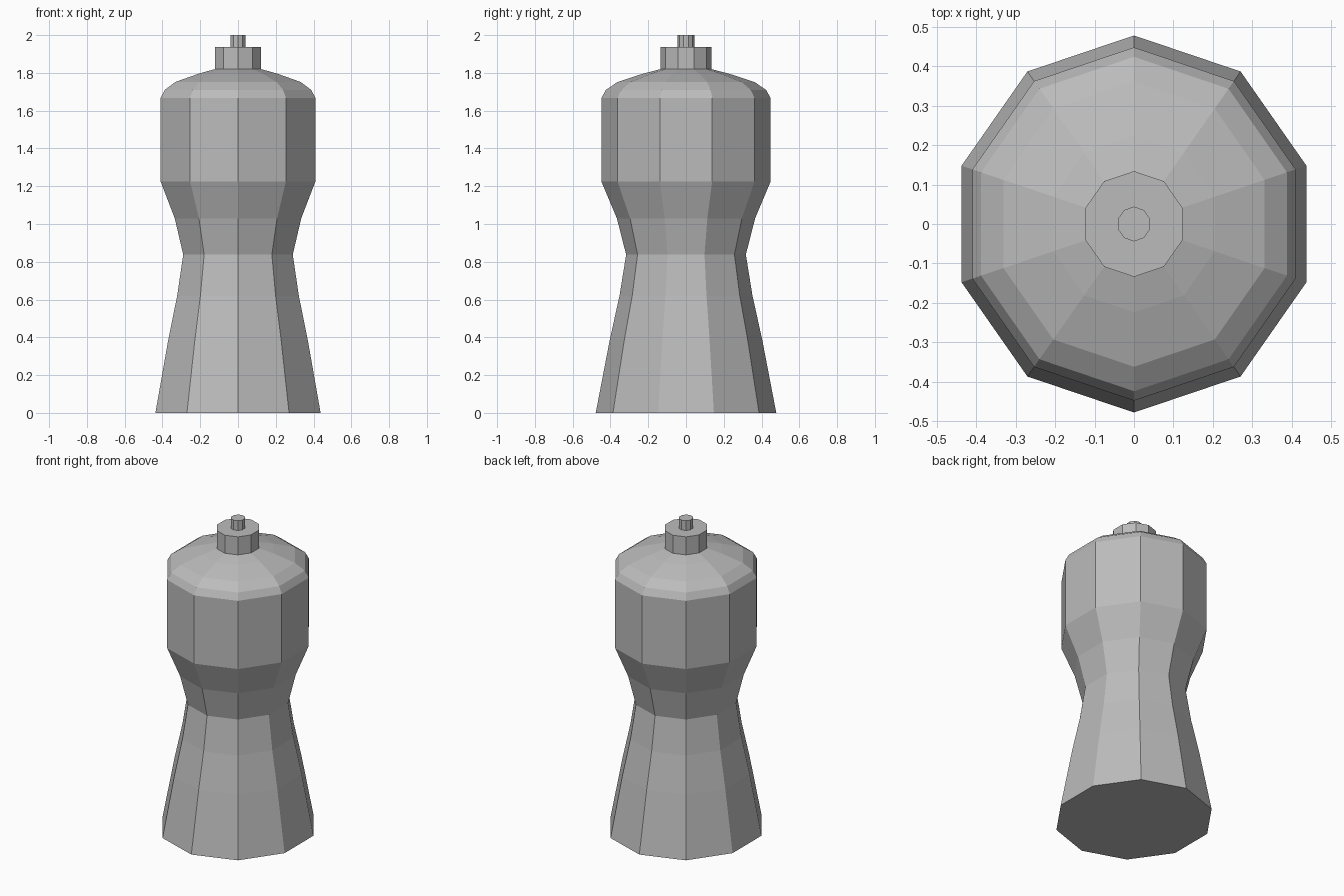
import bpy
import bmesh
import math

cube = bpy.data.objects.get("Cube")
if cube:
    bpy.data.objects.remove(cube, do_unlink=True)

SIDES = 10
X_SCALE = 0.962  # the mill is slightly narrower across than it is deep

grey = bpy.data.materials.new("plain grey")
grey.use_nodes = True
colour = (0.5, 0.5, 0.5, 1)
grey.diffuse_color = colour
grey.node_tree.nodes["Principled BSDF"].inputs["Base Color"].default_value = colour


def turned(name, profile):
    """Closed faceted solid from (radius, height) points, bottom to top."""
    bm = bmesh.new()
    rings = []
    for r, z in profile:
        angles = [2 * math.pi * i / SIDES for i in range(SIDES)]
        rings.append([bm.verts.new((-r * X_SCALE * math.sin(a), r * math.cos(a), z))
                      for a in angles])
    for low, high in zip(rings, rings[1:]):
        for i in range(SIDES):
            j = (i + 1) % SIDES
            bm.faces.new((low[i], low[j], high[j], high[i]))
    bm.faces.new(rings[0][::-1])
    bm.faces.new(rings[-1])
    bmesh.ops.recalc_face_normals(bm, faces=bm.faces)
    mesh = bpy.data.meshes.new(name)
    bm.to_mesh(mesh)
    bm.free()
    mesh.materials.append(grey)
    obj = bpy.data.objects.new(name, mesh)
    bpy.context.collection.objects.link(obj)
    return obj


# Flared foot, narrow waist, straight head and domed shoulder
turned("mill_body", [
    (0.478, 0), (0.403, 0.39), (0.352, 0.62), (0.317, 0.838),
    (0.366, 1.03), (0.448, 1.225), (0.448, 1.667), (0.424, 1.71),
    (0.362, 1.752), (0.224, 1.797), (0.134, 1.82)])

# Knob and the small pin on top of it
turned("top_knob", [(0.134, 1.82), (0.134, 1.937)])
turned("knob_pin", [(0.044, 1.937), (0.044, 2)])
